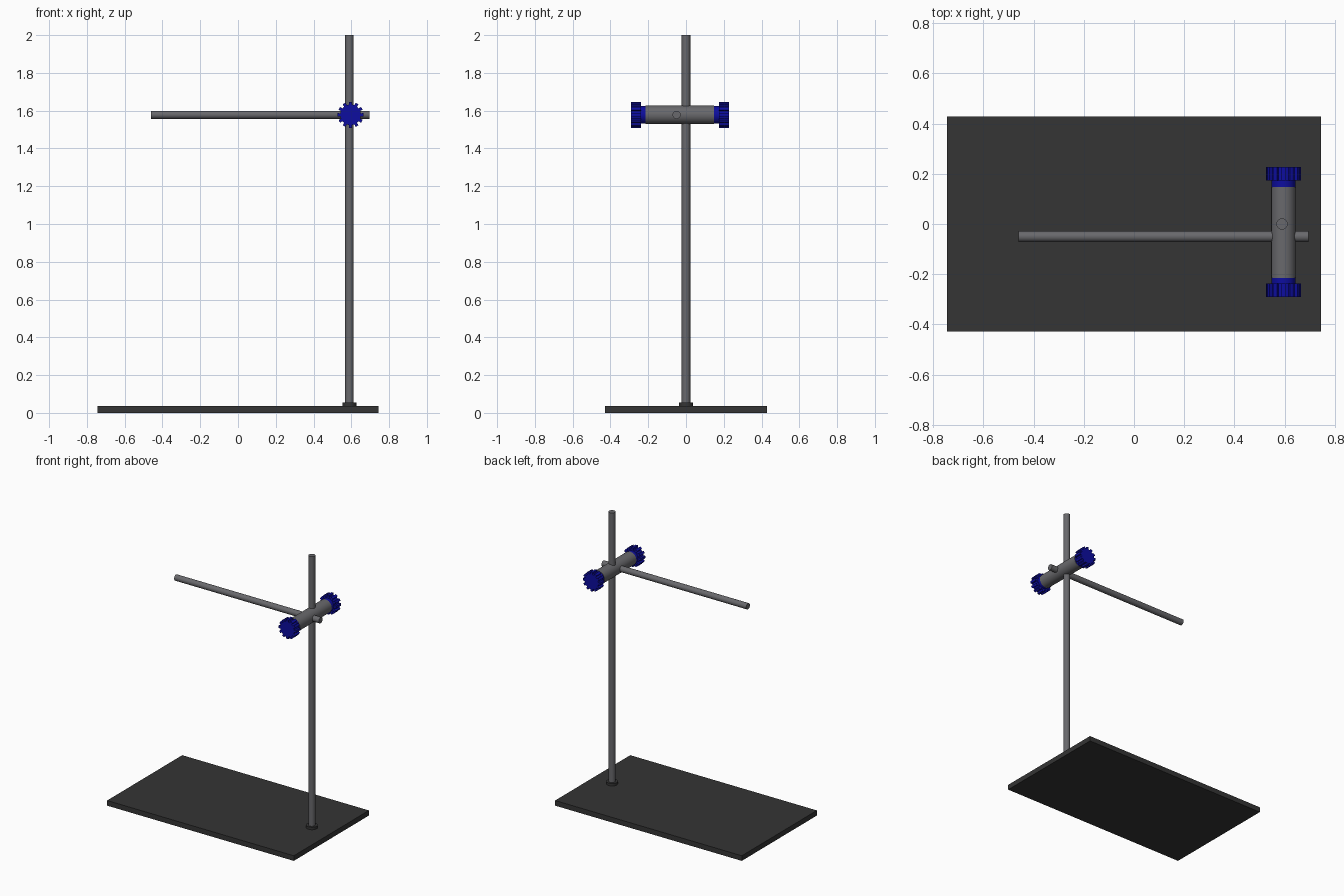
import bpy, bmesh, math
from mathutils import Matrix, Vector

if "Cube" in bpy.data.objects:
    bpy.data.objects.remove(bpy.data.objects["Cube"])


def material(name, rgb):
    m = bpy.data.materials.new(name)
    m.diffuse_color = (*rgb, 1)
    m.use_nodes = True
    m.node_tree.nodes["Principled BSDF"].inputs["Base Color"].default_value = m.diffuse_color
    return m


BLACK = material("black_enamel", (0.035, 0.035, 0.035))
STEEL = material("grey_steel", (0.14, 0.14, 0.15))
BLUE = material("blue_plastic", (0.004, 0.004, 0.35))

ROD_X, CLAMP_X, CLAMP_Z = 0.59, 0.596, 1.578


def finish(name, bm, mat, smooth=True):
    bmesh.ops.recalc_face_normals(bm, faces=bm.faces)
    me = bpy.data.meshes.new(name)
    bm.to_mesh(me)
    bm.free()
    ob = bpy.data.objects.new(name, me)
    bpy.context.collection.objects.link(ob)
    me.materials.append(mat)
    if smooth:
        bpy.ops.object.select_all(action='DESELECT')
        ob.select_set(True)
        bpy.context.view_layer.objects.active = ob
        bpy.ops.object.shade_smooth_by_angle(angle=math.radians(35))
    return ob


def rod(name, start, end, r, mat, sides=32):
    a, b = Vector(start), Vector(end)
    d = b - a
    rot = d.to_track_quat('Z', 'Y').to_matrix().to_4x4()
    bm = bmesh.new()
    bmesh.ops.create_cone(bm, cap_ends=True, segments=sides, radius1=r, radius2=r,
                          depth=d.length, matrix=Matrix.Translation((a + b) / 2) @ rot)
    return finish(name, bm, mat)


def knob(name, y0, y1, teeth=12, r_out=0.069, r_in=0.055):
    # toothed grip: square-ish teeth around a disc, extruded along y
    bm = bmesh.new()
    ring = []
    for i in range(teeth):
        for off, r in ((-0.28, r_in), (-0.24, r_out), (0, r_out), (0.24, r_out), (0.28, r_in)):
            t = math.tau * (i + off) / teeth
            ring.append(bm.verts.new((CLAMP_X + r * math.cos(t), y0, CLAMP_Z + r * math.sin(t))))
    face = bm.faces.new(ring)
    out = bmesh.ops.extrude_face_region(bm, geom=[face])["geom"]
    bmesh.ops.translate(bm, verts=[v for v in out if isinstance(v, bmesh.types.BMVert)],
                        vec=(0, y1 - y0, 0))
    return finish(name, bm, BLUE, smooth=False)


# base plate
bm = bmesh.new()
bmesh.ops.create_cube(bm, size=1, matrix=Matrix.Translation((0, 0, 0.0185))
                      @ Matrix.Diagonal((1.49, 0.856, 0.037, 1)))
finish("base_plate", bm, BLACK, smooth=False)

# upright with its collar
rod("collar", (ROD_X, 0, 0.02), (ROD_X, 0, 0.055), 0.038, BLACK)
rod("upright_rod", (ROD_X, 0, 0.03), (ROD_X, 0, 2.0), 0.0225, STEEL)

# clamp barrel and cross arm
rod("clamp_barrel", (CLAMP_X, -0.215, CLAMP_Z), (CLAMP_X, 0.148, CLAMP_Z), 0.049, STEEL)
rod("cross_arm", (-0.46, -0.05, CLAMP_Z), (0.695, -0.05, CLAMP_Z), 0.0215, STEEL)

# screw knobs at both ends of the clamp
for side, y_in, y_mid, y_out in (("front", -0.215, -0.237, -0.29), ("back", 0.148, 0.174, 0.227)):
    rod(side + "_knob_neck", (CLAMP_X, y_in, CLAMP_Z), (CLAMP_X, y_mid, CLAMP_Z), 0.047, BLUE)
    knob(side + "_knob", y_mid, y_out)
